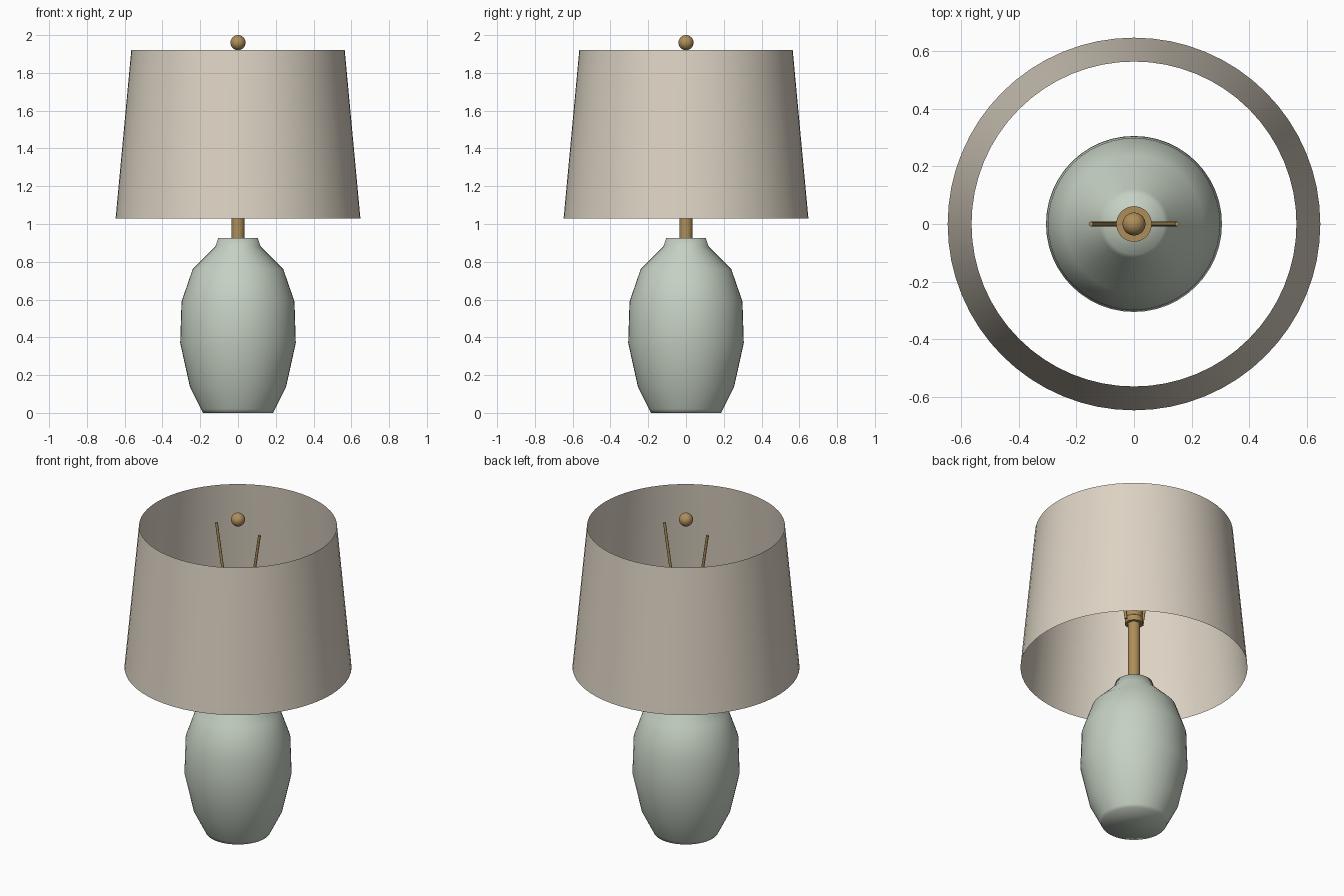
import bpy, bmesh, math
from mathutils import Vector

if "Cube" in bpy.data.objects:
    bpy.data.objects.remove(bpy.data.objects["Cube"])


def material(name, rgb):
    m = bpy.data.materials.new(name)
    m.diffuse_color = (*rgb, 1)
    m.use_nodes = True
    m.node_tree.nodes["Principled BSDF"].inputs["Base Color"].default_value = m.diffuse_color
    return m


CERAMIC = material("sage_ceramic", (0.56, 0.63, 0.54))
LINEN = material("linen", (0.72, 0.65, 0.55))
BRASS = material("brass", (0.42, 0.27, 0.10))


def finish(bm, name, mat):
    mesh = bpy.data.meshes.new(name)
    bm.to_mesh(mesh)
    bm.free()
    mesh.materials.append(mat)
    obj = bpy.data.objects.new(name, mesh)
    bpy.context.collection.objects.link(obj)
    return obj


def lathe(name, profile, mat, segments=48, capped=True, smooth_angle=40):
    """Revolve (radius, z) points, listed bottom to top, about the z axis."""
    bm = bmesh.new()
    rings = []
    for r, z in profile:
        angles = [math.tau * i / segments for i in range(segments)]
        rings.append([bm.verts.new((r * math.cos(a), r * math.sin(a), z)) for a in angles])
    for low, high in zip(rings, rings[1:]):
        for i in range(segments):
            j = (i + 1) % segments
            bm.faces.new((low[i], low[j], high[j], high[i]))
    if capped:
        bm.faces.new(rings[0][::-1])
        bm.faces.new(rings[-1])
    obj = finish(bm, name, mat)
    bpy.ops.object.select_all(action='DESELECT')
    obj.select_set(True)
    bpy.context.view_layer.objects.active = obj
    bpy.ops.object.shade_smooth_by_angle(angle=math.radians(smooth_angle))
    return obj


def rod(name, start, end, radius, mat):
    start, end = Vector(start), Vector(end)
    axis = end - start
    bm = bmesh.new()
    bmesh.ops.create_cone(bm, cap_ends=True, segments=12, radius1=radius,
                          radius2=radius, depth=axis.length)
    obj = finish(bm, name, mat)
    obj.rotation_euler = axis.to_track_quat('Z', 'Y').to_euler()
    obj.location = (start + end) / 2
    for p in obj.data.polygons:
        p.use_smooth = len(p.vertices) == 4
    return obj


# Ceramic base
lathe("ceramic_base", [(0.185, 0), (0.195, 0.02), (0.255, 0.14), (0.306, 0.37),
                       (0.299, 0.59), (0.24, 0.76), (0.12, 0.88), (0.105, 0.925)],
      CERAMIC, smooth_angle=100)

# Brass stem and bulb socket
lathe("stem", [(0.035, 0.90), (0.035, 1.34)], BRASS, 24)
lathe("socket", [(0.052, 1.315), (0.052, 1.35), (0.047, 1.355), (0.062, 1.48)], BRASS, 32)

# Harp arms leaning out from the socket
for side, label in ((-1, "left"), (1, "right")):
    rod(f"harp_arm_{label}", (side * 0.06, 0, 1.33), (side * 0.15, 0, 1.90), 0.008, BRASS)

# Open drum shade, a single thin sheet
lathe("shade", [(0.648, 1.03), (0.565, 1.92)], LINEN, 64, capped=False)

# Ball finial
bm = bmesh.new()
bmesh.ops.create_uvsphere(bm, u_segments=24, v_segments=16, radius=0.04)
finial = finish(bm, "finial", BRASS)
finial.location.z = 1.96
finial.data.shade_smooth()
